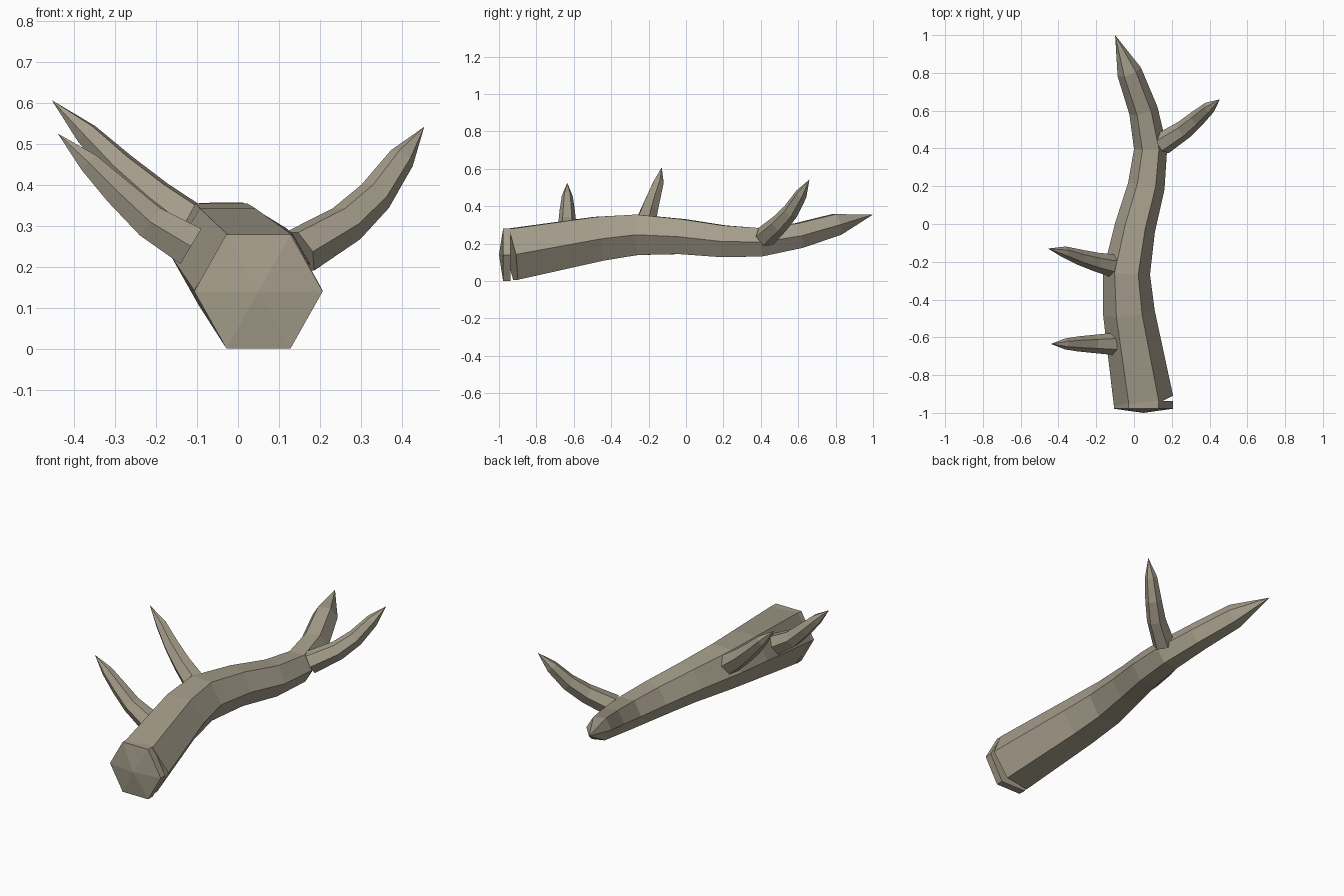
import bpy, bmesh, math
from mathutils import Vector

if "Cube" in bpy.data.objects:
    bpy.data.objects.remove(bpy.data.objects["Cube"])

bark = bpy.data.materials.new("weathered_bark")
bark.diffuse_color = (0.38, 0.34, 0.26, 1)
bark.use_nodes = True
bark.node_tree.nodes["Principled BSDF"].inputs["Base Color"].default_value = bark.diffuse_color


def finish(name, bm):
    bmesh.ops.recalc_face_normals(bm, faces=bm.faces)
    me = bpy.data.meshes.new(name)
    bm.to_mesh(me)
    bm.free()
    me.materials.append(bark)
    ob = bpy.data.objects.new(name, me)
    bpy.context.collection.objects.link(ob)
    return ob


def limb(name, path, tip, sides=6):
    """Tapered hexagonal limb: path of (x, y, z, radius) rings closed to a point."""
    bm = bmesh.new()
    pts = [Vector(p[:3]) for p in path] + [Vector(tip)]
    rings = []
    for i, p in enumerate(path):
        ahead = (pts[i + 1] - pts[i]).normalized()
        behind = (pts[i] - pts[i - 1]).normalized() if i else ahead
        t = (ahead + behind).normalized()
        side = t.cross(Vector((0, 0, 1))).normalized()
        up = side.cross(t)
        ring = []
        for k in range(sides):
            a = math.tau * k / sides
            ring.append(bm.verts.new(pts[i] + p[3] * (side * math.cos(a) + up * math.sin(a))))
        rings.append(ring)
    bm.faces.new(rings[0])
    for r0, r1 in zip(rings, rings[1:]):
        for k in range(sides):
            n = (k + 1) % sides
            bm.faces.new((r0[k], r0[n], r1[n], r1[k]))
    point = bm.verts.new(tip)
    for k in range(sides):
        bm.faces.new((rings[-1][k], rings[-1][(k + 1) % sides], point))
    return finish(name, bm)


# Main bent stem
limb("main_stem", [
    (0.05, -0.935, 0.142, 0.159), (-0.027, -0.47, 0.225, 0.137),
    (-0.04, -0.26, 0.247, 0.125), (0.005, -0.02, 0.237, 0.108),
    (0.065, 0.2, 0.212, 0.098), (0.088, 0.4, 0.207, 0.088),
    (0.05, 0.6, 0.242, 0.077), (-0.025, 0.805, 0.302, 0.066),
], (-0.1, 1.0, 0.355))

# Side twigs
limb("front_left_twig", [
    (-0.115, -0.635, 0.25, 0.058), (-0.215, -0.635, 0.31, 0.048),
    (-0.295, -0.635, 0.385, 0.04), (-0.365, -0.635, 0.455, 0.029),
], (-0.44, -0.635, 0.525))
limb("middle_left_twig", [
    (-0.115, -0.22, 0.30, 0.06), (-0.205, -0.2, 0.37, 0.05),
    (-0.29, -0.175, 0.445, 0.041), (-0.37, -0.148, 0.525, 0.03),
], (-0.455, -0.13, 0.607))
limb("right_twig", [
    (0.15, 0.425, 0.237, 0.06), (0.265, 0.5, 0.305, 0.051),
    (0.335, 0.56, 0.372, 0.044), (0.4, 0.617, 0.465, 0.033),
], (0.455, 0.66, 0.542))

# Hexagonal butt end with a slightly raised centre
bm = bmesh.new()
loops = [[bm.verts.new((0.05 + 0.157 * math.cos(math.tau * k / 6), y,
                        0.14 + 0.161 * math.sin(math.tau * k / 6)))
          for k in range(6)] for y in (-0.978, -0.937)]
centre = bm.verts.new((0.05, -1.0, 0.14))
for k in range(6):
    n = (k + 1) % 6
    bm.faces.new((loops[0][k], loops[0][n], centre))
    bm.faces.new((loops[0][k], loops[0][n], loops[1][n], loops[1][k]))
bm.faces.new(loops[1])
finish("butt_end", bm)
